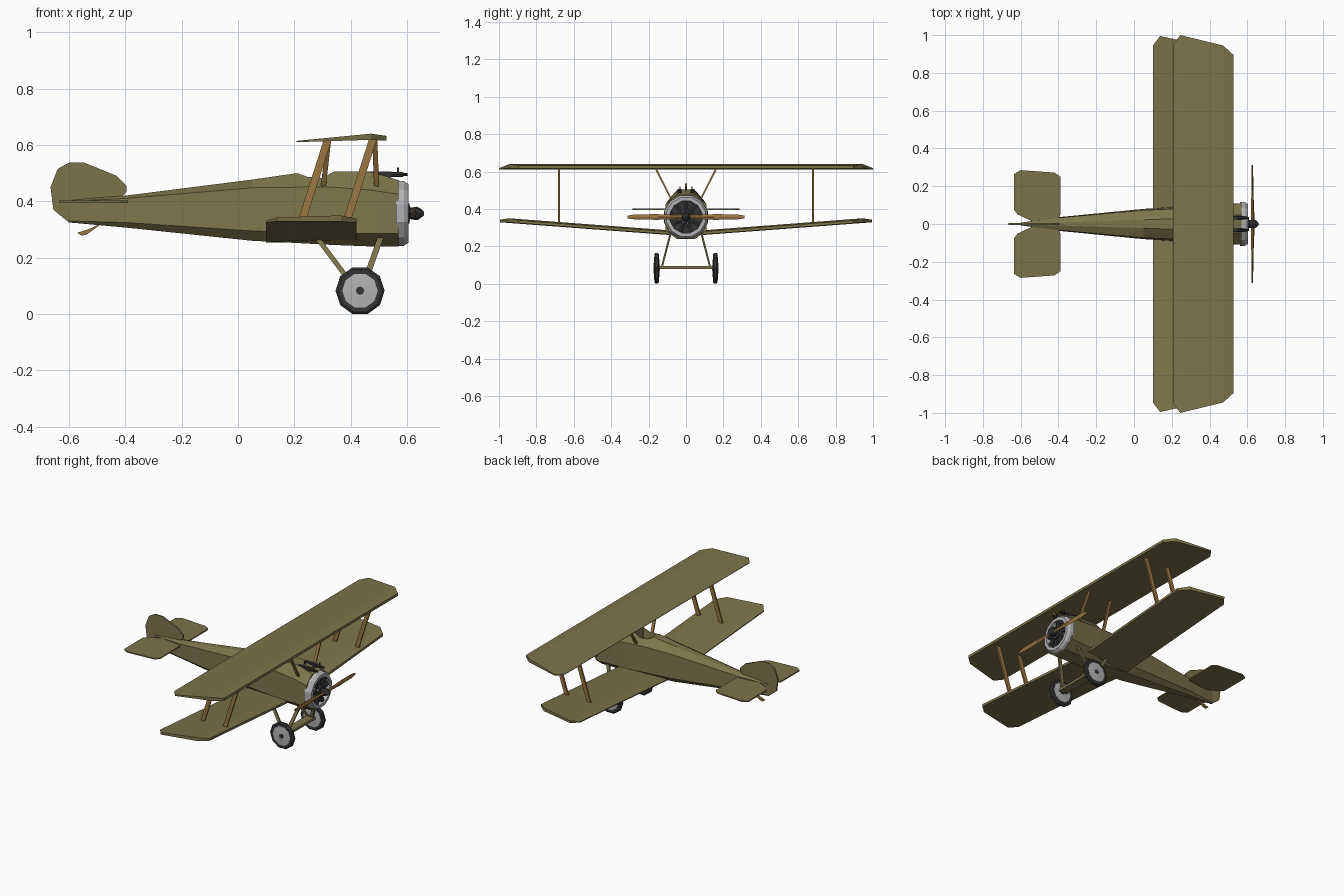
import bpy, bmesh, math

if "Cube" in bpy.data.objects:
    bpy.data.objects.remove(bpy.data.objects["Cube"])


def material(name, rgb):
    m = bpy.data.materials.new(name)
    m.diffuse_color = (*rgb, 1)
    m.use_nodes = True
    m.node_tree.nodes["Principled BSDF"].inputs["Base Color"].default_value = m.diffuse_color
    return m


OLIVE = material("olive_fabric", (0.2, 0.175, 0.07))
WOOD = material("varnished_wood", (0.32, 0.18, 0.055))
DARK = material("dark_metal", (0.035, 0.035, 0.037))
SILVER = material("bare_metal", (0.45, 0.45, 0.46))


def loft(name, rings, mat, edit=None):
    """Skin equal-length rings of points and cap both ends."""
    bm = bmesh.new()
    vs = [[bm.verts.new(p) for p in ring] for ring in rings]
    n = len(rings[0])
    for a, b in zip(vs, vs[1:]):
        for i in range(n):
            j = (i + 1) % n
            bm.faces.new((a[i], a[j], b[j], b[i]))
    bm.faces.new(vs[0])
    bm.faces.new(vs[-1])
    bmesh.ops.recalc_face_normals(bm, faces=bm.faces)
    if edit:
        edit(bm)
    me = bpy.data.meshes.new(name)
    bm.to_mesh(me)
    bm.free()
    me.materials.append(mat)
    ob = bpy.data.objects.new(name, me)
    bpy.context.collection.objects.link(ob)
    return ob


def lathe(name, profile, n, centre, axis, mat, phase=0.0):
    """Revolve (position, radius) pairs about an x or y axis."""
    cx, cy, cz = centre
    rings = []
    for t, r in profile:
        ring = []
        for i in range(n):
            a = phase + 2 * math.pi * i / n
            c, s = r * math.cos(a), r * math.sin(a)
            ring.append((cx + t, cy + c, cz + s) if axis == 'X' else (cx + c, cy + t, cz + s))
        rings.append(ring)
    return loft(name, rings, mat)


def bar(name, a, b, wx, wy, mat):
    """Strut with a horizontal rectangular section."""
    rings = [[(p[0] + sx * wx / 2, p[1] + sy * wy / 2, p[2])
              for sx, sy in ((-1, -1), (1, -1), (1, 1), (-1, 1))] for p in (a, b)]
    return loft(name, rings, mat)


def box(name, x0, x1, y, z0, z1, w, mat):
    xc = (x0 + x1) / 2
    return bar(name, (xc, y, z0), (xc, y, z1), x1 - x0, w, mat)


# Fuselage: half sections from bottom to top, mirrored across y
sections = [
    (0.57, (.05, .24), (.11, .285), (.11, .425), (.05, .475)),
    (0.47, (.05, .24), (.106, .285), (.10, .44), (.042, .505)),
    (0.34, (.05, .245), (.10, .285), (.093, .45), (.045, .505)),
    (0.30, (.05, .247), (.097, .287), (.09, .45), (.048, .483)),
    (0.245, (.05, .25), (.093, .288), (.085, .452), (.045, .487)),
    (0.21, (.05, .252), (.09, .289), (.08, .45), (.028, .50)),
    (0.05, (.045, .26), (.08, .295), (.073, .448), (.022, .477)),
    (-0.40, (.015, .307), (.036, .325), (.033, .41), (.008, .42)),
    (-0.60, (.004, .325), (.007, .33), (.007, .40), (.003, .405)),
]


def cockpit_edit(bm):
    tops = [f for f in bm.faces if f.normal.z > 0.5
            and 0.245 < f.calc_center_median().x < 0.34
            and abs(f.calc_center_median().y) < 0.01]
    bmesh.ops.inset_region(bm, faces=tops, thickness=0.009)
    bmesh.ops.translate(bm, verts=list({v for f in tops for v in f.verts}), vec=(0, 0, -0.06))


loft("fuselage", [[(x, y, z) for y, z in h] + [(x, -y, z) for y, z in reversed(h)]
                  for x, *h in sections], OLIVE, cockpit_edit)


# Wings: chord stations of (x, half span, underside, topside), with dihedral
def wing(name, x0, z0, dihedral, stations):
    rings = []
    for x, s, lo, hi in stations:
        rings.append([(x0 + x, y, z0 + dihedral * abs(y) + h)
                      for y, h in ((-s, hi), (0, hi), (s, hi), (s, lo), (0, lo), (-s, lo))])
    loft(name, rings, OLIVE)


wing("upper_wing", 0.207, 0.611, 0.0,
     [(0, .95, 0, .003), (.038, 1.0, 0, .007), (.265, .945, .007, .029), (.32, .895, .004, .021)])
wing("lower_wing", 0.10, 0.254, 0.075,
     [(0, .945, 0, .006), (.038, .995, 0, .014), (.265, .945, .003, .025), (.32, .895, .003, .018)])

# Tail surfaces
fin = [(-.665, .45), (-.64, .515), (-.60, .537), (-.545, .537), (-.43, .49), (-.395, .455),
       (-.395, .435), (-.42, .405), (-.50, .35), (-.60, .325), (-.655, .37)]
loft("fin_and_rudder", [[(x, y, z) for x, z in fin] for y in (-.005, .005)], OLIVE)
plane = [(-.40, .02), (-.39, .05), (-.39, .25), (-.42, .272), (-.60, .285), (-.635, .265),
         (-.635, .075), (-.615, .05), (-.54, .015)]
for side in (-1, 1):
    loft("tailplane", [[(x, side * y, z) for x, y in plane] for z in (.394, .402)], OLIVE)
skid = [(-.48, .325), (-.52, .305), (-.57, .288), (-.555, .278), (-.535, .283), (-.495, .312)]
loft("tail_skid", [[(x, y, z) for x, z in skid] for y in (-.006, .006)], WOOD)

# Struts and landing gear, on both sides
TIRE = [(-.012, .066), (-.012, .079), (-.006, .087), (.006, .087), (.012, .079), (.012, .066)]
for s in (-1, 1):
    for dx in (0, .16):
        bar("wing_strut", (.222 + dx, s * .68, .318), (.32 + dx, s * .68, .624), .028, .01, WOOD)
    bar("cabane_strut", (.302, s * .075, .445), (.322, s * .165, .622), .018, .01, WOOD)
    bar("cabane_strut", (.492, s * .075, .445), (.485, s * .165, .622), .018, .01, WOOD)
    bar("gear_strut", (.285, s * .083, .265), (.42, s * .13, .085), .022, .01, OLIVE)
    bar("gear_strut", (.505, s * .083, .27), (.44, s * .13, .085), .022, .01, OLIVE)
    hub = (.433, s * .157, .083)
    lathe("tire", TIRE, 10, hub, 'Y', DARK)
    lathe("wheel_disc", [(-.016, .02), (-.013, .063), (.013, .063), (.016, .02)], 10, hub, 'Y', SILVER)
    lathe("wheel_cap", [(-.018, .015), (.018, .015)], 8, hub, 'Y', DARK)
box("axle_fairing", .405, .46, 0, .08, .096, .31, OLIVE)

# Cowling and rotary engine
C = (0, 0, .357)
lathe("cowling", [(.56, .121), (.588, .119), (.604, .108), (.604, .088), (.572, .086)],
      12, C, 'X', SILVER, math.pi / 12)
lathe("engine_backing", [(.57, .087), (.575, .087)], 12, C, 'X', DARK, math.pi / 12)
lathe("crankcase", [(.572, .04), (.598, .036)], 9, C, 'X', SILVER)
for i in range(9):
    a = 2 * math.pi * i / 9 + math.pi / 2
    ca, sa = math.cos(a), math.sin(a)
    rings = []
    for r in (.03, .084):
        rings.append([(.588 + .011 * math.cos(b), r * ca - .013 * math.sin(b) * sa,
                       C[2] + r * sa + .013 * math.sin(b) * ca)
                      for b in [k * math.pi / 3 for k in range(6)]])
    loft("engine_cylinder", rings, DARK)

# Propeller and spinner
lathe("spinner", [(.596, .036), (.608, .036), (.610, .02), (.635, .024), (.648, .017), (.66, .006)],
      8, C, 'X', DARK)
blade = [(0, .011, .006), (.05, .010, .006), (.15, .015, .004), (.27, .014, .003), (.312, .007, .002)]
stations = [(-y, h, t) for y, h, t in reversed(blade[1:])] + blade
loft("propeller", [[(.625 + t, y, C[2] - h), (.625 + 2 * t, y, C[2]), (.625 + t, y, C[2] + h),
                    (.625 - t, y, C[2])] for y, h, t in stations], WOOD)

# Twin guns with a centre sight
for s in (-1, 1):
    box("gun_body", .46, .545, s * .033, .484, .506, .02, DARK)
    lathe("gun_barrel", [(.54, .009), (.585, .009), (.587, .006), (.602, .006)], 8,
          (0, s * .033, .495), 'X', DARK)
    box("gun_sight", .564, .571, s * .033, .50, .52, .006, DARK)
box("centre_sight", .48, .49, 0, .495, .52, .006, DARK)
